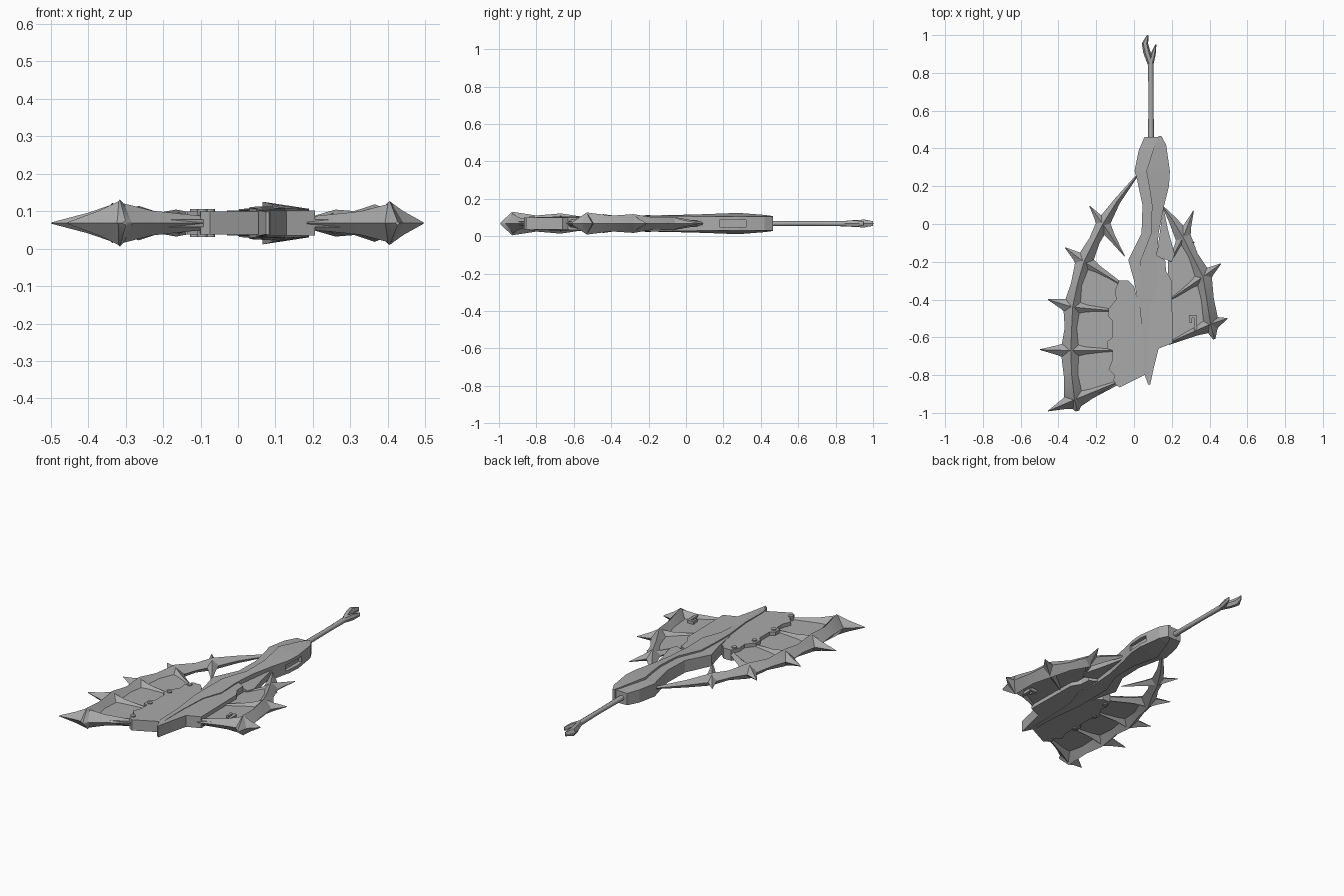
import bpy, bmesh, math
from mathutils import Vector

ZC = 0.068  # middle plane of the weapon
grey = bpy.data.materials.new("steel_grey")
grey.diffuse_color = (0.4, 0.4, 0.4, 1)


def finish(name, bm, smooth=None):
    bmesh.ops.recalc_face_normals(bm, faces=bm.faces)
    me = bpy.data.meshes.new(name)
    bm.to_mesh(me)
    bm.free()
    me.materials.append(grey)
    ob = bpy.data.objects.new(name, me)
    bpy.context.collection.objects.link(ob)
    if smooth:
        bpy.ops.object.select_all(action='DESELECT')
        ob.select_set(True)
        bpy.context.view_layer.objects.active = ob
        bpy.ops.object.shade_smooth_by_angle(angle=math.radians(smooth))
    return ob


def plate(name, pts, h, bevel=0):
    """Flat plate from an outline, symmetric about the middle plane."""
    bm = bmesh.new()
    f = bm.faces.new([bm.verts.new((x, y, ZC - h)) for x, y in pts])
    r = bmesh.ops.extrude_face_region(bm, geom=[f])
    bmesh.ops.translate(bm, vec=(0, 0, 2 * h),
                        verts=[v for v in r['geom'] if isinstance(v, bmesh.types.BMVert)])
    return finish(name, bm)


def strip(name, stations):
    """Lofted box section: y, left x, right x, left and right half height."""
    bm = bmesh.new()
    rings = [[bm.verts.new(p) for p in ((xl, y, ZC - hl), (xr, y, ZC - hr),
                                        (xr, y, ZC + hr), (xl, y, ZC + hl))]
             for y, xl, xr, hl, hr in stations]
    join(bm, rings)
    return finish(name, bm)


def join(bm, rings):
    n = len(rings[0])
    for a, b in zip(rings, rings[1:]):
        for i in range(n):
            bm.faces.new((a[i], a[(i + 1) % n], b[(i + 1) % n], b[i]))
    bm.faces.new(rings[0])
    bm.faces.new(rings[-1][::-1])


def beam(name, path, sides=4, smooth=60):
    """Swept diamond beam: x, y, half width, half height."""
    bm = bmesh.new()
    rings = []
    for i, (x, y, w, h) in enumerate(path):
        a, b = path[max(i - 1, 0)], path[min(i + 1, len(path) - 1)]
        d = Vector((b[0] - a[0], b[1] - a[1])).normalized()
        ring = []
        for k in range(sides):
            t = 2 * math.pi * k / sides
            ring.append(bm.verts.new((x - d.y * w * math.cos(t), y + d.x * w * math.cos(t),
                                      ZC + h * math.sin(t))))
        rings.append(ring)
    join(bm, rings)
    return finish(name, bm, smooth)


def spike(name, base, tip, w, h):
    m = [0.6 * base[i] + 0.4 * tip[i] for i in (0, 1)]
    return beam(name, [(*base, w, h), (*m, w * 0.5, h * 0.55), (*tip, 0.002, 0.002)])


# Handle and split pommel
beam("handle", [(0.09, 0.44, 0.016, 0.014), (0.09, 0.68, 0.013, 0.013),
                (0.088, 0.87, 0.015, 0.015)], 8)
beam("pommel_long_prong", [(0.088, 0.85, 0.017, 0.016), (0.068, 0.91, 0.019, 0.022),
                           (0.058, 0.955, 0.017, 0.024), (0.073, 1.0, 0.004, 0.014)], 6, 30)
beam("pommel_short_prong", [(0.09, 0.85, 0.014, 0.016), (0.102, 0.9, 0.013, 0.02),
                            (0.116, 0.95, 0.003, 0.012)], 6, 30)

# Spine: lower lip on the left, raised ridge on the right
strip("spine_lip", [(0.46, 0.055, 0.13, 0.034, 0.036), (0.39, 0.025, 0.1, 0.037, 0.04),
                    (0.28, 0.003, 0.07, 0.037, 0.043), (0.24, 0.015, 0.08, 0.037, 0.042),
                    (0.1, 0.045, 0.1, 0.036, 0.039), (-0.05, 0.04, 0.09, 0.035, 0.037),
                    (-0.19, -0.03, 0.04, 0.033, 0.035), (-0.3, 0.0, 0.04, 0.033, 0.034),
                    (-0.44, 0.025, 0.04, 0.033, 0.033)])
ridge = strip("spine_ridge", [(0.465, 0.13, 0.145, 0.04, 0.036), (0.42, 0.11, 0.17, 0.046, 0.037),
                              (0.28, 0.065, 0.19, 0.057, 0.038), (0.2, 0.08, 0.185, 0.054, 0.037),
                              (0.1, 0.095, 0.16, 0.05, 0.038), (-0.05, 0.09, 0.13, 0.046, 0.04),
                              (-0.19, 0.035, 0.12, 0.043, 0.04), (-0.33, 0.03, 0.125, 0.041, 0.038),
                              (-0.44, 0.03, 0.085, 0.04, 0.037), (-0.62, 0.05, 0.075, 0.038, 0.036),
                              (-0.78, 0.05, 0.075, 0.035, 0.034), (-0.85, 0.075, 0.085, 0.03, 0.03)])

# Slot through the side of the ridge
bm = bmesh.new()
bmesh.ops.create_cube(bm, size=1)
for v in bm.verts:
    v.co = Vector((0.2 + v.co.x * 0.07, 0.25 + v.co.y * 0.14, ZC + v.co.z * 0.036))
cutter = finish("slot_cutter", bm)
cutter.hide_render = True
cutter.hide_set(True)
cut = ridge.modifiers.new("slot", 'BOOLEAN')
cut.object = cutter
cut.operation = 'DIFFERENCE'
cut.solver = 'EXACT'

# Blade plates beside the spine
plate("left_blade_plate", [(-0.08, -0.3), (-0.03, -0.3), (0.0, -0.33), (0.03, -0.44), (0.05, -0.62),
                           (0.055, -0.8), (-0.075, -0.865), (-0.1, -0.85), (-0.105, -0.8),
                           (-0.135, -0.77), (-0.115, -0.72), (-0.115, -0.67), (-0.14, -0.66),
                           (-0.14, -0.62), (-0.115, -0.6), (-0.115, -0.51), (-0.135, -0.49),
                           (-0.135, -0.45), (-0.095, -0.4), (-0.1, -0.35)], 0.031)
plate("right_blade_plate", [(0.11, -0.16), (0.165, -0.19), (0.17, -0.25), (0.2, -0.3), (0.205, -0.63),
                            (0.13, -0.66), (0.105, -0.76), (0.085, -0.855), (0.065, -0.8),
                            (0.07, -0.6), (0.075, -0.44), (0.11, -0.33)], 0.033)
plate("right_fin", [(0.155, 0.09), (0.12, -0.17), (0.2, -0.2), (0.215, -0.16), (0.18, -0.03)], 0.018)

# Wing membranes
plate("left_membrane", [(-0.26, -0.2), (-0.08, -0.31), (-0.08, -0.85), (-0.31, -0.95),
                        (-0.34, -0.67), (-0.325, -0.44)], 0.01)
plate("right_membrane", [(0.255, -0.1), (0.18, -0.19), (0.18, -0.64), (0.4, -0.55), (0.36, -0.28)], 0.01)

# Wing frames
beam("left_frame", [(0.015, 0.255, 0.006, 0.008), (-0.09, 0.12, 0.018, 0.022),
                    (-0.165, 0.0, 0.036, 0.036), (-0.21, -0.09, 0.03, 0.028),
                    (-0.265, -0.2, 0.046, 0.046), (-0.3, -0.32, 0.034, 0.033),
                    (-0.325, -0.44, 0.05, 0.05), (-0.33, -0.55, 0.037, 0.036),
                    (-0.335, -0.67, 0.053, 0.054), (-0.33, -0.8, 0.042, 0.043),
                    (-0.315, -0.93, 0.055, 0.063), (-0.3, -0.99, 0.01, 0.006)])
beam("right_frame", [(0.155, 0.09, 0.004, 0.006), (0.205, 0.02, 0.022, 0.02),
                     (0.26, -0.07, 0.042, 0.036), (0.31, -0.17, 0.03, 0.032),
                     (0.365, -0.28, 0.048, 0.05), (0.385, -0.4, 0.038, 0.042),
                     (0.405, -0.53, 0.045, 0.059), (0.425, -0.61, 0.006, 0.006)])

# Outer spikes and inner ribs: base, tip, half width, half height
spikes = [((-0.165, 0.0), (-0.235, 0.095), 0.038, 0.03), ((-0.165, 0.0), (-0.05, -0.17), 0.04, 0.03),
          ((-0.265, -0.2), (-0.365, -0.125), 0.05, 0.04), ((-0.325, -0.44), (-0.455, -0.4), 0.055, 0.045),
          ((-0.335, -0.67), (-0.497, -0.665), 0.055, 0.05), ((-0.315, -0.93), (-0.455, -0.99), 0.055, 0.06),
          ((0.26, -0.07), (0.315, 0.07), 0.042, 0.034), ((0.26, -0.07), (0.32, -0.1), 0.03, 0.03),
          ((0.365, -0.28), (0.46, -0.21), 0.05, 0.045), ((0.405, -0.53), (0.495, -0.5), 0.055, 0.058)]
for i, s in enumerate(spikes):
    spike(f"spike_{i + 1}", *s)
ribs = [((-0.265, -0.2), (-0.07, -0.32), 0.045, 0.036), ((-0.325, -0.44), (-0.1, -0.46), 0.05, 0.042),
        ((-0.335, -0.67), (-0.1, -0.67), 0.05, 0.045), ((-0.315, -0.93), (-0.07, -0.83), 0.05, 0.055),
        ((0.26, -0.07), (0.19, -0.2), 0.035, 0.03), ((0.365, -0.28), (0.19, -0.4), 0.045, 0.042),
        ((0.405, -0.53), (0.18, -0.63), 0.045, 0.052)]
for i, ((bx, by), (tx, ty), w, h) in enumerate(ribs):
    beam(f"rib_{i + 1}", [(bx, by, w, h), (0.65 * bx + 0.35 * tx, 0.65 * by + 0.35 * ty, w * 0.6, h * 0.6),
                          (tx, ty, w * 0.25, 0.016)])

# Rivets through the plate edge
for i, (x, y) in enumerate([(-0.075, -0.335), (-0.11, -0.47), (-0.115, -0.64), (-0.095, -0.825)]):
    bm = bmesh.new()
    bmesh.ops.create_cone(bm, cap_ends=True, segments=10, radius1=0.014, radius2=0.014, depth=0.074)
    bmesh.ops.translate(bm, vec=(x, y, ZC), verts=bm.verts)
    finish(f"rivet_{i + 1}", bm, 40)

# Small clasp on the right wing: two bands and a link
for i, (x, y, sx, sy) in enumerate([(0.31, -0.49, 0.04, 0.014), (0.325, -0.53, 0.016, 0.07),
                                    (0.3, -0.505, 0.012, 0.04)]):
    plate(f"clasp_{i + 1}", [(x - sx / 2, y - sy / 2), (x + sx / 2, y - sy / 2),
                             (x + sx / 2, y + sy / 2), (x - sx / 2, y + sy / 2)], 0.026)
